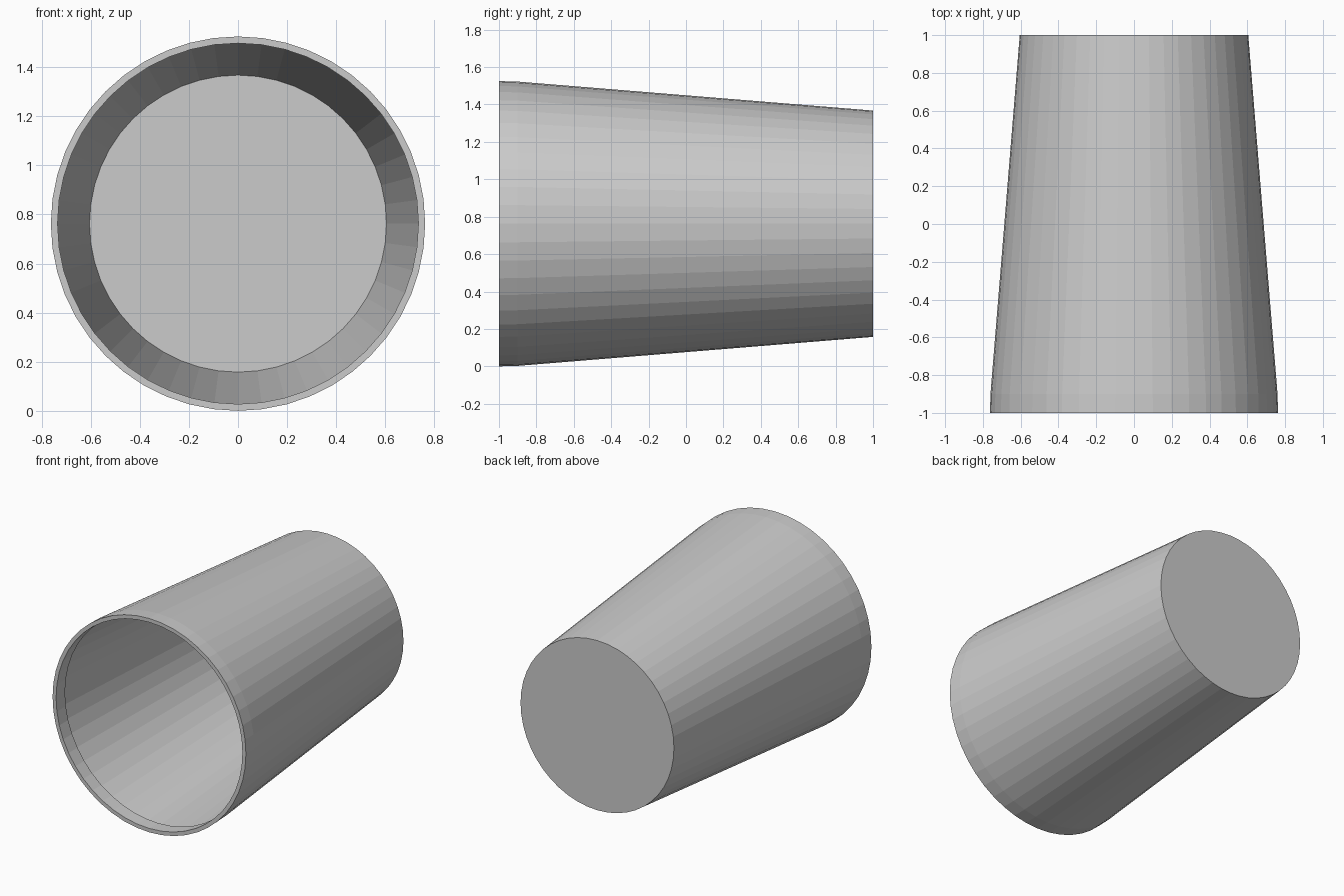
import bpy, bmesh, math

if "Cube" in bpy.data.objects:
    bpy.data.objects.remove(bpy.data.objects["Cube"])

SIDES = 48
CENTRE_Z = 0.7625


def ring(bm, y, r):
    return [bm.verts.new((r * math.cos(2 * math.pi * i / SIDES), y,
                          CENTRE_Z + r * math.sin(2 * math.pi * i / SIDES)))
            for i in range(SIDES)]


def bridge(bm, a, b):
    for i in range(SIDES):
        j = (i + 1) % SIDES
        bm.faces.new((a[i], a[j], b[j], b[i]))


bm = bmesh.new()

# Tapered thin wall from the rim collar to the closed base
wall = [ring(bm, -1.0, 0.7625), ring(bm, -0.9, 0.7600)]
for k in range(1, 9):
    t = k / 8
    wall.append(ring(bm, -0.9 + 1.9 * t, 0.76 + (0.605 - 0.76) * t))
for a, b in zip(wall, wall[1:]):
    bridge(bm, a, b)
bm.faces.new(wall[-1])

# Thickened lip turned inward at the open mouth
lip_front = ring(bm, -1.0, 0.735)
lip_back = ring(bm, -0.9, 0.735)
bridge(bm, lip_front, wall[0])
bridge(bm, lip_back, lip_front)
bridge(bm, wall[1], lip_back)

bmesh.ops.recalc_face_normals(bm, faces=bm.faces)
mesh = bpy.data.meshes.new("cup")
bm.to_mesh(mesh)
bm.free()
cup = bpy.data.objects.new("cup", mesh)
bpy.context.collection.objects.link(cup)
